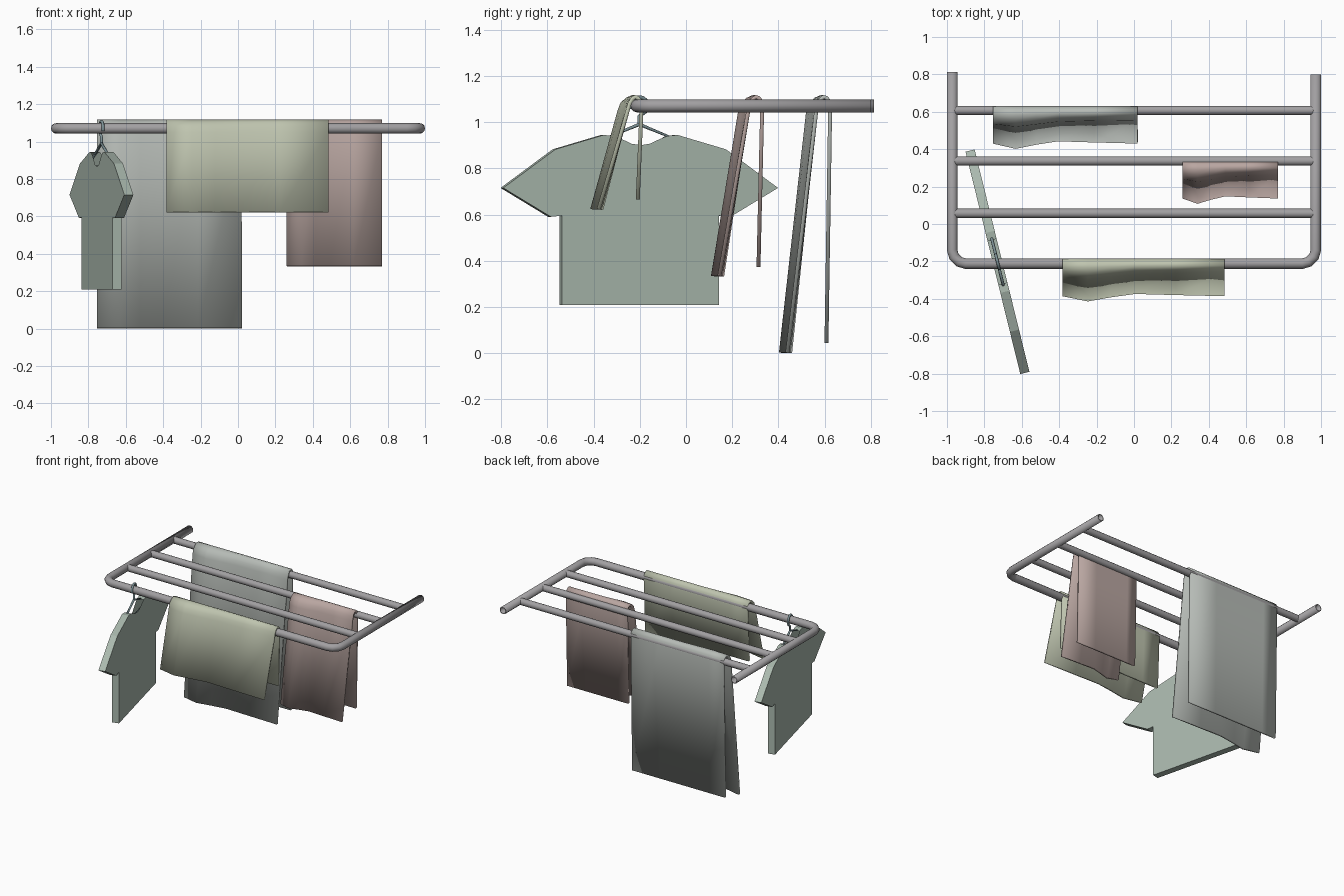
import bpy, bmesh
from math import sin, cos, radians, atan2
from mathutils import Matrix

if "Cube" in bpy.data.objects:
    bpy.data.objects.remove(bpy.data.objects["Cube"])

BAR_Z = 1.07


def material(name, rgb):
    m = bpy.data.materials.new(name)
    m.diffuse_color = (*rgb, 1)
    m.use_nodes = True
    m.node_tree.nodes["Principled BSDF"].inputs["Base Color"].default_value = m.diffuse_color
    return m


def smooth(ob, angle=35):
    bpy.ops.object.select_all(action='DESELECT')
    ob.select_set(True)
    bpy.context.view_layer.objects.active = ob
    bpy.ops.object.shade_smooth_by_angle(angle=radians(angle))


def mesh_object(name, bm, mat):
    me = bpy.data.meshes.new(name)
    bm.to_mesh(me)
    bm.free()
    me.materials.append(mat)
    ob = bpy.data.objects.new(name, me)
    bpy.context.collection.objects.link(ob)
    return ob


def tube(name, paths, radius, mat, res=4):
    cu = bpy.data.curves.new(name, 'CURVE')
    cu.dimensions = '3D'
    cu.bevel_depth = radius
    cu.bevel_resolution = res
    for pts, cyclic in paths:
        sp = cu.splines.new('POLY')
        sp.points.add(len(pts) - 1)
        for p, co in zip(sp.points, pts):
            p.co = (*co, 1)
        sp.use_cyclic_u = cyclic
        sp.use_smooth = True
    cu.materials.append(mat)
    ob = bpy.data.objects.new(name, cu)
    bpy.context.collection.objects.link(ob)
    return ob


# Rack: U-shaped hollow frame and three cross bars
metal = material("rack_metal", (0.36, 0.35, 0.36))
corner = [(0.972, -0.14), (0.962, -0.175), (0.935, -0.202), (0.90, -0.212)]
right = [(0.972, 0.80)] + corner
left = [(-x, y) for x, y in reversed(corner)] + [(-0.972, 0.813)]
frame = tube("rack_frame", [([(x, y, BAR_Z) for x, y in right + left], False)], 0.028, metal)
wall = frame.modifiers.new("wall", 'SOLIDIFY')
wall.thickness = 0.008
wall.offset = -1
for i, y in enumerate((0.607, 0.337, 0.057)):
    tube(f"cross_bar_{i + 1}", [([(-0.965, y, BAR_Z), (0.965, y, BAR_Z)], False)], 0.025, metal)


# Towels: sheet draped over a bar, front half wavy and leaning forward
def towel(name, x0, x1, y_back, z_front, z_back, rgb):
    # y offset from the back plane, z, wave weight at top / at hem
    profile = [(-0.202, z_front, 0, 1), (-0.077, 1.05, 1, 0), (-0.068, 1.083, 0.9, 0),
               (-0.055, 1.105, 0.6, 0), (-0.038, 1.117, 0.3, 0), (-0.02, 1.112, 0.1, 0),
               (-0.006, 1.095, 0, 0), (0, 1.06, 0, 0), (-0.016, z_back, 0, 0)]
    wave = [(0, -0.02, 0), (0.157, -0.035, -0.028), (0.3, -0.022, -0.006),
            (0.45, -0.008, 0.012), (0.7, -0.003, 0.006), (1, 0, 0)]
    bm = bmesh.new()
    rows = [[bm.verts.new((x0 + t * (x1 - x0), y_back + dy + wt * top + wh * hem, z))
             for t, top, hem in wave] for dy, z, wt, wh in profile]
    for a, b in zip(rows, rows[1:]):
        for j in range(len(wave) - 1):
            bm.faces.new((a[j], a[j + 1], b[j + 1], b[j]))
    ob = mesh_object(name, bm, material(name + "_cloth", rgb))
    smooth(ob, 50)
    s = ob.modifiers.new("thickness", 'SOLIDIFY')
    s.thickness = 0.017
    s.offset = -1


towel("large_towel", -0.755, 0.02, 0.632, 0.003, 0.045, (0.47, 0.50, 0.47))
towel("small_towel", 0.26, 0.77, 0.338, 0.335, 0.372, (0.49, 0.385, 0.36))
towel("front_towel", -0.383, 0.483, -0.184, 0.625, 0.665, (0.52, 0.555, 0.43))

# Shirt: mirrored outline with thickness, open at the neck, turned on the bar
place = Matrix.Translation((-0.73, -0.202, 0)) @ Matrix.Rotation(atan2(1.193, -0.294), 4, 'Z')
half = [(0.35, 0.208), (0.35, 0.595), (0.40, 0.59), (0.612, 0.715), (0.38, 0.882),
        (0.165, 0.944), (0.12, 0.94)]
neck = [(0.075, 0.45), (0.0, 1.0)]
bm = bmesh.new()
loops = []
for v, dip in ((-0.025, 0.04), (0.025, 0.075)):
    pts = half + [(u, 0.94 - dip * f) for u, f in neck + [(0.04, 0.85)]][:1] \
        + [(0.04, 0.94 - dip * 0.85), (0, 0.94 - dip)]
    pts = pts + [(-u, z) for u, z in reversed(pts[:-1])]
    loops.append([bm.verts.new((u, v, z)) for u, z in pts])
n = len(loops[0])
bm.faces.new(loops[0])
bm.faces.new(loops[1][::-1])
for i in range(n):
    if 6 <= i < n - 7:
        continue
    j = (i + 1) % n
    bm.faces.new((loops[0][j], loops[0][i], loops[1][i], loops[1][j]))
bmesh.ops.recalc_face_normals(bm, faces=bm.faces)
shirt = mesh_object("shirt", bm, material("shirt_cloth", (0.40, 0.48, 0.42)))
shirt.matrix_world = place

# Hanger: hook over the bar and a wire triangle inside the shirt
hook = [(0.038 * cos(radians(a)), 0, BAR_Z + 0.038 * sin(radians(a))) for a in range(200, -41, -20)]
hook += [(0.0, 0, 1.025), (0, 0, 0.99)]
arms = [(0, 0, 0.99), (0.30, 0, 0.87), (-0.30, 0, 0.87)]
hanger = tube("hanger", [(hook, False), (arms, True)], 0.008, material("hanger_wire", (0.20, 0.28, 0.30)), 2)
hanger.matrix_world = place
